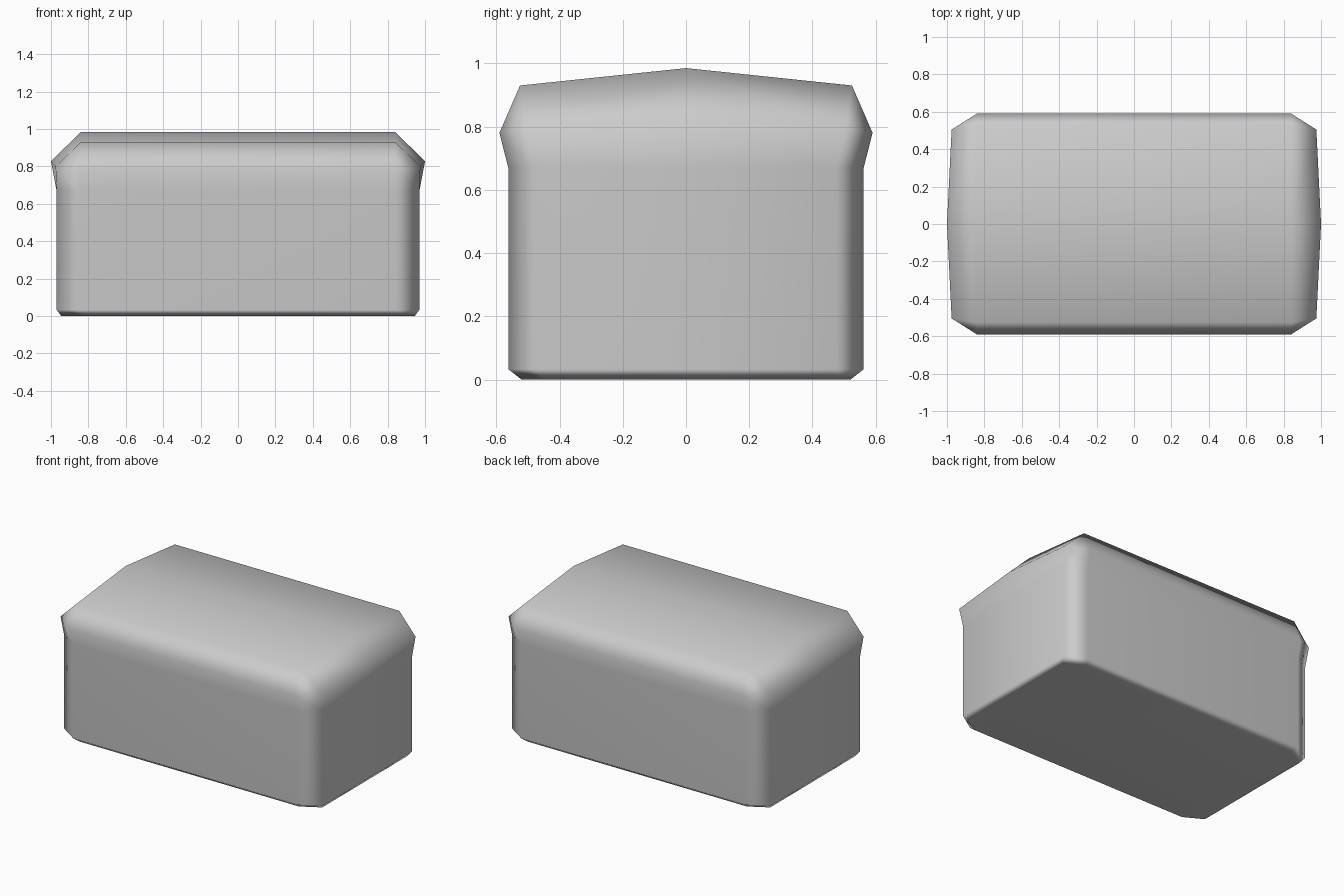
import bpy, bmesh

if "Cube" in bpy.data.objects:
    bpy.data.objects.remove(bpy.data.objects["Cube"])

# Each level: long-side corner, short-side corner, end middle (positive quadrant)
levels = [
    [(0.82, 0.52, 0.0), (0.945, 0.45, 0.0), (0.945, 0, 0.0)],
    [(0.84, 0.562, 0.033), (0.97, 0.475, 0.033), (0.97, 0, 0.033)],
    [(0.84, 0.562, 0.67), (0.97, 0.475, 0.67), (0.97, 0, 0.67)],
    [(0.84, 0.59, 0.78), (0.975, 0.505, 0.80), (1.0, 0, 0.827)],
]
eave, ridge = (0.84, 0.525, 0.93), (0.84, 0, 0.985)

bm = bmesh.new()


def ring(quarter):
    """Mirror a quarter outline into a closed ten-point loop."""
    a, b, c = quarter
    order = [(a, 1, 1), (b, 1, 1), (c, 1, 1), (b, 1, -1), (a, 1, -1),
             (a, -1, -1), (b, -1, -1), (c, -1, 1), (b, -1, 1), (a, -1, 1)]
    return [bm.verts.new((p[0] * sx, p[1] * sy, p[2])) for p, sx, sy in order]


# Loaf walls and base
rings = [ring(q) for q in levels]
for lo, hi in zip(rings, rings[1:]):
    for i in range(10):
        j = (i + 1) % 10
        bm.faces.new((lo[i], lo[j], hi[j], hi[i]))
bm.faces.new(rings[0])

# Crust top: two eaves, one ridge, sloped ends
r = rings[-1]
new = bm.verts.new
rb, rf, lf, lb = (new((eave[0] * sx, eave[1] * sy, eave[2]))
                  for sx, sy in [(1, 1), (1, -1), (-1, -1), (-1, 1)])
rr, lr = (new((ridge[0] * s, 0, ridge[2])) for s in (1, -1))
for f in [(r[0], r[1], rb), (r[1], r[2], rr, rb), (r[2], r[3], rf, rr),
          (r[3], r[4], rf), (r[4], r[5], lf, rf), (r[5], r[6], lf),
          (r[6], r[7], lr, lf), (r[7], r[8], lb, lr), (r[8], r[9], lb),
          (r[9], r[0], rb, lb), (rb, rr, lr, lb), (rr, rf, lf, lr)]:
    bm.faces.new(f)

bmesh.ops.recalc_face_normals(bm, faces=bm.faces)
for f in bm.faces:
    f.smooth = True

mesh = bpy.data.meshes.new("bread_loaf")
bm.to_mesh(mesh)
bm.free()
loaf = bpy.data.objects.new("bread_loaf", mesh)
bpy.context.collection.objects.link(loaf)

# Large faces stay flat while the chamfers blend
mod = loaf.modifiers.new("weighted_normals", 'WEIGHTED_NORMAL')
mod.weight = 50
